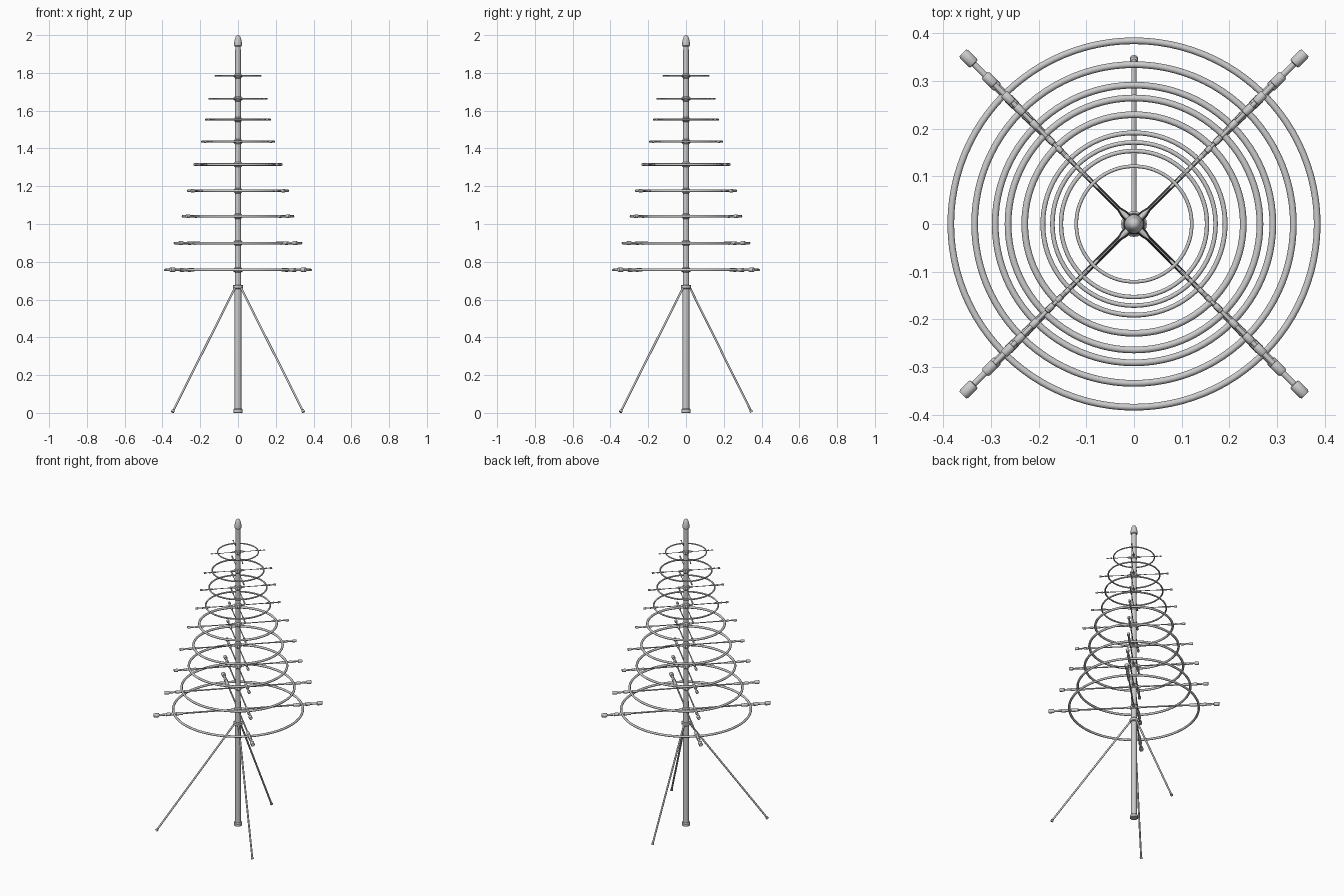
import bpy, bmesh, math
from mathutils import Vector

if "Cube" in bpy.data.objects:
    bpy.data.objects.remove(bpy.data.objects["Cube"])


def lathe(name, profile, start=(0, 0, 0), direction=(0, 0, 1), sides=20):
    """Closed turned solid: profile is (distance along axis, radius)."""
    bm = bmesh.new()
    q = Vector((0, 0, 1)).rotation_difference(Vector(direction).normalized())
    loops = []
    for d, r in profile:
        loops.append([bm.verts.new(Vector(start) + q @ Vector((
            r * math.cos(2 * math.pi * i / sides),
            r * math.sin(2 * math.pi * i / sides), d))) for i in range(sides)])
    for a, b in zip(loops, loops[1:]):
        for i in range(sides):
            j = (i + 1) % sides
            bm.faces.new((a[i], a[j], b[j], b[i]))
    bm.faces.new(loops[0][::-1])
    bm.faces.new(loops[-1])
    mesh = bpy.data.meshes.new(name)
    bm.to_mesh(mesh)
    bm.free()
    ob = bpy.data.objects.new(name, mesh)
    bpy.context.collection.objects.link(ob)
    smooth(ob)
    return ob


def smooth(ob):
    bpy.ops.object.select_all(action='DESELECT')
    ob.select_set(True)
    bpy.context.view_layer.objects.active = ob
    bpy.ops.object.shade_smooth_by_angle(angle=math.radians(35))


def collar(name, z, r, h):
    c = h * 0.18
    lathe(name, [(0, r - c), (c, r), (h - c, r), (h, r - c)], (0, 0, z - h / 2), sides=28)


# Central pole, base cap and finial
lathe("pole", [(0.005, 0.0175), (0.67, 0.0175), (0.69, 0.0165), (1.96, 0.0145)], sides=28)
lathe("base_cap", [(0, 0.022), (0.003, 0.025), (0.017, 0.025), (0.022, 0.021)], sides=28)
lathe("finial", [(0, 0.017), (0.004, 0.02), (0.022, 0.02), (0.035, 0.0175),
                 (0.05, 0.013), (0.057, 0.009), (0.06, 0.003)], (0, 0, 1.94), sides=28)

# Three splayed legs below a collar
collar("leg_collar", 0.667, 0.027, 0.022)
for i, (x, y) in enumerate([(0, 0.347), (-0.347, -0.347), (0.347, -0.347)]):
    foot = Vector((x, y, 0.004))
    top = Vector((x, y, 0)).normalized() * 0.018 + Vector((0, 0, 0.668))
    n = (top - foot).length
    lathe(f"leg_{i + 1}", [(0, 0.0085), (0.01, 0.0085), (0.014, 0.0055), (n, 0.0055)],
          foot, top - foot, 14)

# Tiers: height, ring radius, ring tube radius
tiers = [(0.757, 0.384, 0.007), (0.899, 0.334, 0.007), (1.041, 0.291, 0.007),
         (1.176, 0.264, 0.007), (1.315, 0.229, 0.007), (1.436, 0.191, 0.005),
         (1.553, 0.171, 0.0047), (1.663, 0.153, 0.0045), (1.784, 0.121, 0.0038)]
for t, (z, R, tube) in enumerate(tiers, 1):
    bpy.ops.mesh.primitive_torus_add(location=(0, 0, z), major_radius=R, minor_radius=tube,
                                     major_segments=96, minor_segments=12)
    ring = bpy.context.object
    ring.name = f"tier_{t}_ring"
    smooth(ring)
    collar(f"tier_{t}_hub", z, 0.0225 - 0.0004 * t, 0.028)

    # Four diagonal arms: socket, rod, stepped sleeve at the ring, end cap
    s = (R + 0.004) / 0.388
    arm = [(0.33, 0.005), (0.331, 0.009), (0.372, 0.0105), (0.373, 0.0085), (0.405, 0.0085),
           (0.406, 0.0105), (0.43, 0.0105), (0.432, 0.0065), (0.474, 0.0065),
           (0.475, 0.011), (0.478, 0.0125), (0.503, 0.0125), (0.507, 0.010)]
    rod = 0.0045 * s
    prof = [(0.01, rod + 0.005), (0.03, rod + 0.004), (0.045, rod)]
    prof += [(d * s, r * s) for d, r in arm]
    for k in range(4):
        a = math.radians(45 + 90 * k)
        lathe(f"tier_{t}_arm_{k + 1}", prof, (0, 0, z), (math.cos(a), math.sin(a), 0), 14)
